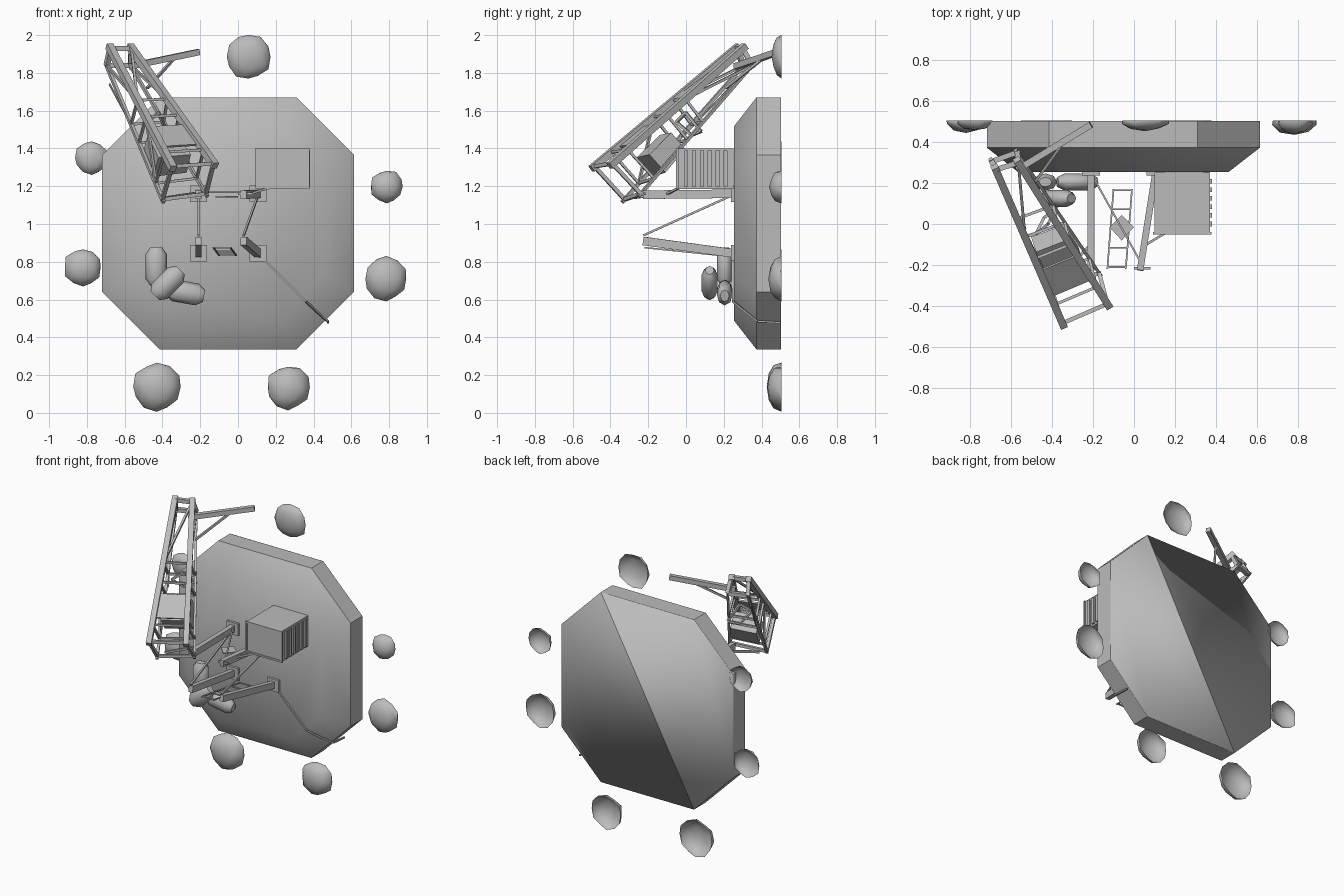
import bpy, bmesh, math, random
from mathutils import Vector

cube = bpy.data.objects.get("Cube")
if cube:
    bpy.data.objects.remove(cube, do_unlink=True)
random.seed(4)

grey = bpy.data.materials.new("station grey")
grey.use_nodes = True
grey.diffuse_color = (0.5, 0.5, 0.5, 1)
grey.node_tree.nodes["Principled BSDF"].inputs["Base Color"].default_value = (0.5, 0.5, 0.5, 1)


def finish(name, bm, smooth=None, fix=True):
    if fix:
        bmesh.ops.recalc_face_normals(bm, faces=bm.faces)
    mesh = bpy.data.meshes.new(name)
    bm.to_mesh(mesh)
    bm.free()
    mesh.materials.append(grey)
    ob = bpy.data.objects.new(name, mesh)
    bpy.context.collection.objects.link(ob)
    if smooth:
        bpy.ops.object.select_all(action='DESELECT')
        ob.select_set(True)
        bpy.context.view_layer.objects.active = ob
        bpy.ops.object.shade_smooth_by_angle(angle=math.radians(smooth))
    return ob


def hexa(name, low, high):
    """Solid between two matching quads."""
    bm = bmesh.new()
    a = [bm.verts.new(p) for p in low]
    b = [bm.verts.new(p) for p in high]
    bm.faces.new(a)
    bm.faces.new(b)
    for i in range(4):
        j = (i + 1) % 4
        bm.faces.new((a[i], a[j], b[j], b[i]))
    return finish(name, bm)


def box(name, c, s):
    def ring(z):
        return [(c[0] + i * s[0] / 2, c[1] + j * s[1] / 2, c[2] + z * s[2] / 2)
                for i, j in ((-1, -1), (1, -1), (1, 1), (-1, 1))]
    return hexa(name, ring(-1), ring(1))


def beam(name, p, q, w, h=None, taper=1.0):
    """Square bar from p to q, w wide and h tall."""
    p, q, h = Vector(p), Vector(q), h or w
    d = (q - p).normalized()
    side = d.cross(Vector((0, 0, 1)))
    side = side.normalized() if side.length > 0.01 else Vector((1, 0, 0))
    up = side.cross(d)

    def ring(o, k):
        return [o + side * i * w * k / 2 + up * j * h * k / 2
                for i, j in ((-1, -1), (1, -1), (1, 1), (-1, 1))]
    return hexa(name, ring(p, 1), ring(q, taper))


# Octagonal slab standing upright, chamfered toward the front
CX, CZ, BACK = -0.052, 1.003, 0.503


def octagon(r, y):
    c = r * math.tan(math.pi / 8) * 1.3
    c = r - (0.667 - 0.362) * r / 0.667
    pts = [(c, r), (r, c), (r, -c), (c, -r), (-c, -r), (-r, -c), (-r, c), (-c, r)]
    return [Vector((CX + x, y, CZ + z)) for x, z in pts]


bm = bmesh.new()
rings = [[bm.verts.new(p) for p in octagon(r, y)]
         for r, y in ((0.513, 0.253), (0.667, 0.373), (0.667, BACK - 0.002))]
bm.faces.new(rings[0])
for lo, hi in zip(rings, rings[1:]):
    for i in range(8):
        j = (i + 1) % 8
        bm.faces.new((lo[i], lo[j], hi[j], hi[i]))
bm.faces.new(rings[2])
finish("slab", bm, 40)

# Softly shaded back cover in two halves, split along a diagonal
for k, name in ((0, "back_cover_left"), (4, "back_cover_right")):
    bm = bmesh.new()
    ids = [(k + i) % 8 for i in range(5)]
    lo = [bm.verts.new(octagon(0.667, BACK - 0.002)[i]) for i in ids]
    hi = [bm.verts.new(octagon(0.667, BACK)[i]) for i in ids]
    bm.faces.new(hi)
    for i in range(4):
        bm.faces.new((lo[i], lo[i + 1], hi[i + 1], hi[i]))
    ob = finish(name, bm, 180)
    if ob.data.polygons[0].normal.y < 0:
        ob.data.flip_normals()

# Ring of half-buried boulders, open at the back
boulders = [(0.055, 1.885, 0.12, 0.05), (-0.775, 1.35, 0.09, 0.05), (-0.82, 0.77, 0.103, 0.06),
            (-0.43, 0.138, 0.128, 0.08), (0.265, 0.135, 0.117, 0.075),
            (0.785, 0.71, 0.117, 0.07), (0.788, 1.198, 0.088, 0.065)]
for n, (x, z, r, depth) in enumerate(boulders):
    bm = bmesh.new()
    bmesh.ops.create_icosphere(bm, subdivisions=2, radius=1)
    for v in bm.verts:
        v.co *= random.uniform(0.93, 1.05)
    geom = bm.verts[:] + bm.edges[:] + bm.faces[:]
    bmesh.ops.bisect_plane(bm, geom=geom, plane_co=(0, 0, 0), plane_no=(0, 1, 0), clear_outer=True)
    for v in bm.verts:
        v.co = Vector((x + v.co.x * r, 0.505 + v.co.y * depth, z + v.co.z * r))
    finish("boulder_%d" % (n + 1), bm, 50, fix=False)

# Container with a raised front frame and slatted side
box("container", (0.235, 0.103, 1.293), (0.27, 0.296, 0.215))
for z in (1.19, 1.397):
    box("container_frame_rail", (0.235, -0.045, z), (0.285, 0.014, 0.012))
for x in (0.098, 0.372):
    box("container_frame_post", (x, -0.045, 1.293), (0.012, 0.014, 0.215))
for i in range(6):
    box("container_slat", (0.374, 0.0 + i * 0.042, 1.293), (0.012, 0.022, 0.19))

# Four support arms with wall plates and tie rods
for side, x, tip in (("left", 0.105, 0.03), ("right", -0.21, -0.21)):
    for z, tz in ((0.845, 0.91), (1.16, 1.155)):
        box("wall_plate_" + side, (x, 0.247, z), (0.09, 0.02, 0.085))
        beam("support_arm_" + side, (x, 0.25, z), (tip, -0.225, tz), 0.032, 0.045)
    beam("tie_rod_" + side, (x, 0.24, 1.15), (tip, -0.225, 0.94), 0.011)
beam("cross_rod", (-0.2, 0.23, 1.168), (0.04, -0.2, 1.168), 0.009)
beam("arm_end_bar", (0.0, -0.217, 1.16), (0.08, -0.217, 1.16), 0.012)
beam("link_bar", (-0.38, -0.27, 1.14), (-0.21, -0.1, 1.165), 0.014)
beam("container_strut", (0.06, -0.1, 1.16), (0.16, -0.04, 1.19), 0.012)
hexa("landing_plate", [(-0.06, -0.08, 1.14), (0.0, -0.015, 1.14), (-0.06, 0.045, 1.14), (-0.12, -0.015, 1.14)],
     [(-0.06, -0.08, 1.147), (0.0, -0.015, 1.147), (-0.06, 0.045, 1.147), (-0.12, -0.015, 1.147)])

# Ladder lying between the lower arms
for x in (-0.13, -0.04):
    beam("ladder_rail", (x, -0.22, 0.875), (x + 0.03, 0.17, 0.835), 0.008)
for i in range(5):
    t = i / 4
    x, y, z = -0.13 + 0.03 * t, -0.21 + 0.375 * t, 0.875 - 0.04 * t
    beam("ladder_rung", (x, y, z), (x + 0.09, y, z), 0.008)

# Cable running over the slab edge
path = [(0.12, 0.245, 0.83), (0.36, 0.248, 0.59), (0.44, 0.34, 0.515), (0.475, 0.38, 0.485), (0.478, 0.5, 0.478)]
for p, q in zip(path, path[1:]):
    beam("cable", p, q, 0.01)

# Tanks: cylinders with bevelled ends
for p, q in (((-0.433, 0.205, 0.675), (-0.433, 0.205, 0.875)),
             ((-0.44, 0.125, 0.62), (-0.305, 0.125, 0.755)),
             ((-0.375, 0.205, 0.655), (-0.18, 0.205, 0.62))):
    p, q = Vector(p), Vector(q)
    d = (q - p).normalized()
    side = d.cross(Vector((0, 1, 0)))
    bm = bmesh.new()
    tank = []
    for t, r in ((0, 0.55), (0.18, 1), (0.82, 1), (1, 0.55)):
        tank.append([bm.verts.new(p.lerp(q, t) + side * math.cos(a) * 0.058 * r
                                  + Vector((0, math.sin(a) * 0.042 * r, 0)))
                     for a in (math.tau * i / 8 for i in range(8))])
    bm.faces.new(tank[0])
    bm.faces.new(tank[-1])
    for lo, hi in zip(tank, tank[1:]):
        for i in range(8):
            j = (i + 1) % 8
            bm.faces.new((lo[i], lo[j], hi[j], hi[i]))
    finish("tank", bm, 50)

# Crane boom: four chords, upper pair heavy
chords = [((-0.35, -0.485, 1.305), (-0.675, 0.265, 1.93)), ((-0.13, -0.39, 1.32), (-0.565, 0.30, 1.93)),
          ((-0.17, -0.24, 1.16), (-0.57, 0.35, 1.84)), ((-0.40, -0.325, 1.13), (-0.695, 0.305, 1.84))]
chords = [(Vector(a), Vector(b)) for a, b in chords]


def on(i, t):
    return chords[i][0].lerp(chords[i][1], t)


for i, w in enumerate((0.036, 0.036, 0.016, 0.018)):
    beam("boom_chord", on(i, -0.02), on(i, 1.02), w)
for t, w in ((0.0, 0.02), (0.12, 0.014), (0.42, 0.014), (0.56, 0.014), (1.0, 0.026)):
    for i in range(4):
        beam("boom_frame", on(i, t), on((i + 1) % 4, t), w)
for a, b, s, e in ((0, 3, 0.56, 1.0), (1, 2, 0.56, 1.0), (0, 3, 0.42, 0.12), (0, 1, 0.56, 1.0)):
    beam("boom_diagonal", on(a, s), on(b, e), 0.014)

# Machine housing and deck plate carried inside the boom
hexa("deck_plate", [on(0, 0.17), on(0, 0.34), on(1, 0.34), on(1, 0.17)],
     [on(0, 0.17).lerp(on(3, 0.17), 0.06), on(0, 0.34).lerp(on(3, 0.34), 0.06),
      on(1, 0.34).lerp(on(2, 0.34), 0.06), on(1, 0.17).lerp(on(2, 0.17), 0.06)])


def inside(t, u, v):
    return on(0, t).lerp(on(1, t), u).lerp(on(3, t).lerp(on(2, t), u), v)


corners = ((0.2, 0.08), (0.2, 0.92), (0.38, 0.92), (0.38, 0.08))
hexa("machine_housing", [inside(t, u, 0.5) for t, u in corners], [inside(t, u, 1.15) for t, u in corners])

# Hanging hook frame and stay cable
hook = [Vector(p) for p in ((-0.48, -0.05, 1.54), (-0.42, 0.0, 1.59), (-0.38, 0.08, 1.49), (-0.44, 0.03, 1.47))]
for i in range(4):
    beam("hook_frame", hook[i], hook[(i + 1) % 4], 0.014)
beam("stay_cable", (-0.68, 0.25, 1.74), (-0.53, -0.02, 1.46), 0.008)

# Jib at the boom head
beam("jib", (-0.57, 0.265, 1.835), (-0.21, 0.485, 1.91), 0.032)
beam("jib_strut", (-0.48, 0.21, 1.72), (-0.34, 0.405, 1.875), 0.014)
